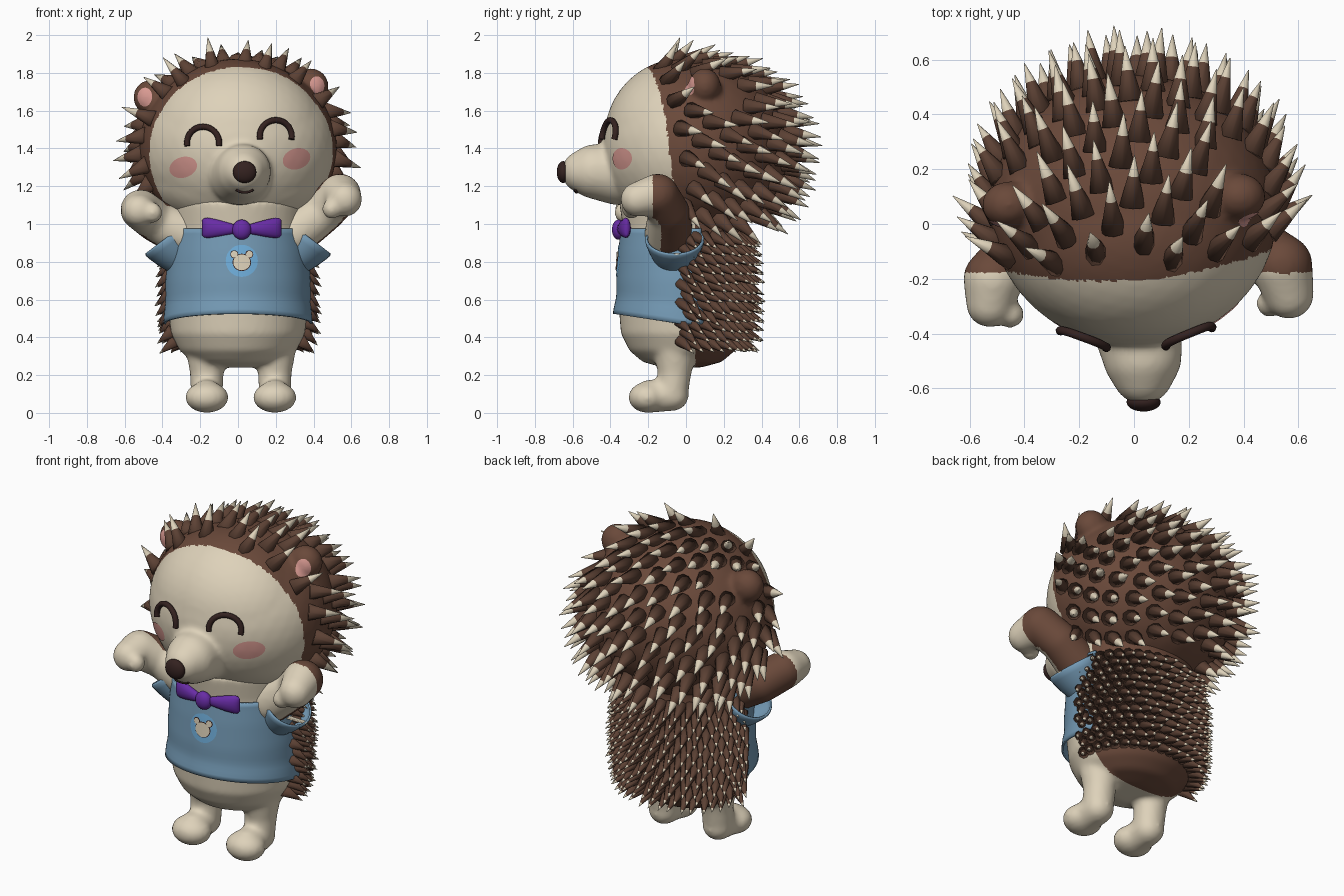
import bpy, bmesh, math, random
from mathutils import Vector as V, Matrix
from mathutils.bvhtree import BVHTree

if "Cube" in bpy.data.objects:
    bpy.data.objects.remove(bpy.data.objects["Cube"])

random.seed(4)
Y = V((0, 1, 0))


def material(name, r, g, b):
    m = bpy.data.materials.new(name)
    m.diffuse_color = [((c / 255 + 0.055) / 1.055) ** 2.4 for c in (r, g, b)] + [1]
    m.use_nodes = True
    m.node_tree.nodes["Principled BSDF"].inputs["Base Color"].default_value = m.diffuse_color
    return m


CREAM = material("cream", 222, 210, 186)
BROWN = material("fur brown", 106, 73, 58)
SPIKE = material("spike brown", 92, 65, 52)
BLUE = material("shirt blue", 117, 155, 182)
BADGE = material("badge blue", 112, 175, 220)
PURPLE = material("bow purple", 104, 44, 165)
DARK = material("dark brown", 52, 34, 32)
PINK = material("pink", 217, 154, 146)


def finish(name, bm, *mats, facing=None):
    """Turn a bmesh into an object; open sheets are turned to the given side."""
    me = bpy.data.meshes.new(name)
    bmesh.ops.recalc_face_normals(bm, faces=bm.faces)
    bm.normal_update()
    if facing is not None and sum((f.normal * f.calc_area()).dot(facing) for f in bm.faces) < 0:
        bmesh.ops.reverse_faces(bm, faces=bm.faces)
    bm.to_mesh(me)
    bm.free()
    ob = bpy.data.objects.new(name, me)
    bpy.context.collection.objects.link(ob)
    for m in mats:
        me.materials.append(m)
    for p in me.polygons:
        p.use_smooth = True
    return ob


def ball(bm, c, r):
    r = (r, r, r) if isinstance(r, (int, float)) else r
    bmesh.ops.create_icosphere(bm, subdivisions=4, radius=1,
                               matrix=Matrix.Translation(c) @ Matrix.Diagonal((*r, 1)))


def limb(bm, pts):
    """Chain of balls through (x, y, z, radius) points."""
    for a, b in zip(pts, pts[1:]):
        for i in range(7):
            p = V(a).lerp(V(b), i / 6)
            ball(bm, p.xyz, p.w)


def skin(bm, rings, closed=True, caps=True):
    """Bridge rings of points into a surface."""
    vs = [[bm.verts.new(p) for p in r] for r in rings]
    n = len(vs[0])
    for i in range(len(vs) - 1):
        for j in range(n if closed else n - 1):
            k = (j + 1) % n
            bm.faces.new((vs[i][j], vs[i][k], vs[i + 1][k], vs[i + 1][j]))
    if caps:
        bm.faces.new(vs[0])
        bm.faces.new(vs[-1])
    return vs


def ring(c, u, v, n):
    return [V(c) + V(u) * math.cos(2 * math.pi * i / n) + V(v) * math.sin(2 * math.pi * i / n)
            for i in range(n)]


def fuse(name, bm, rule, *mats):
    """Melt overlapping shapes into one smooth skin, then colour it by a rule."""
    ob = finish(name, bm, *mats)
    r = ob.modifiers.new("fuse", 'REMESH')
    r.mode, r.voxel_size = 'VOXEL', 0.014
    s = ob.modifiers.new("soften", 'SMOOTH')
    s.factor, s.iterations = 0.5, 10
    dg = bpy.context.evaluated_depsgraph_get()
    me = bpy.data.meshes.new_from_object(ob.evaluated_get(dg))
    ob.modifiers.clear()
    ob.data = me
    me.materials.clear()
    for m in mats:
        me.materials.append(m)
    for p in me.polygons:
        p.use_smooth = True
        p.material_index = int(rule(p.center, p.normal))
    return ob


def tree(ob):
    return BVHTree.FromPolygons([v.co for v in ob.data.vertices],
                                [p.vertices[:] for p in ob.data.polygons])


def project(bvh, p, d, off):
    d = V(d).normalized()
    hit = bvh.ray_cast(V(p) - d * 2, d)[0]
    return V(p) if hit is None else hit - d * off


def patch(name, bvh, c, u, v, d, off, mat):
    """Thin oval plate laid on a surface, seen along direction d."""
    bm = bmesh.new()
    vs = skin(bm, [[project(bvh, p, d, off) for p in ring(c, V(u) * k, V(v) * k, 28)]
                   for k in (1, .8, .6, .4, .2, .05)], caps=False)
    bm.faces.new(vs[-1])
    return finish(name, bm, mat, facing=-V(d))


def tube(name, pts, r, mat):
    cu = bpy.data.curves.new(name, 'CURVE')
    cu.dimensions, cu.bevel_depth, cu.bevel_resolution, cu.use_fill_caps = '3D', r, 3, True
    sp = cu.splines.new('POLY')
    sp.points.add(len(pts) - 1)
    for q, p in zip(sp.points, pts):
        q.co = (*p, 1)
    ob = bpy.data.objects.new(name, cu)
    bpy.context.collection.objects.link(ob)
    cu.materials.append(mat)


# Head with forehead, jowls, muzzle and ears
HC, HR = V((0, .05, 1.40)), V((.525, .495, .47))
EARS = [V((-.46, .07, 1.67)), V((.385, .10, 1.73))]


def hairline(p):
    return -.205 + .07 * p.x + .3 * p.x * p.x + .22 * max(0, 1.4 - p.z)


bm = bmesh.new()
ball(bm, HC, HR)
ball(bm, (0, -.03, 1.445), (.475, .405, .43))
ball(bm, (0, 0, 1.26), (.475, .39, .30))
limb(bm, [(.01, -.36, 1.265, .165), (.03, -.48, 1.278, .145), (.032, -.545, 1.277, .113)])
for e in EARS:
    ball(bm, e, (.095, .085, .095))
head = fuse("head", bm, lambda c, n: c.y > hairline(c), CREAM, BROWN)
htree = tree(head)

# Face details
for side, x, z, ex, ez in (("left", -.29, 1.30, -.185, 1.43), ("right", .31, 1.345, .2, 1.465)):
    patch(side + "_cheek", htree, (x, 0, z), (.073, 0, .01), (0, 0, .056), Y, .004, PINK)
    arc = [(ex + .085 * math.cos(t * math.pi / 16), 0, ez + .085 * math.sin(t * math.pi / 16))
           for t in range(-1, 18)]
    tube(side + "_eye", [project(htree, p, Y, .018) for p in arc], .016, DARK)
for side, s, e in zip(("left", "right"), (-1, 1), EARS):
    look = V((-s * .35, 1, -.1)).normalized()
    across = look.cross(V((0, 0, 1))).normalized()
    patch(side + "_inner_ear", htree, e + V((s * .008, 0, -.005)), across * .042,
          across.cross(look) * .05, look, .004, PINK)
bm = bmesh.new()
ball(bm, (.035, -.65, 1.275), (.062, .034, .058))
finish("nose", bm, DARK)
tube("mouth", [project(htree, (.035 + .045 * t / 4, 0, 1.168 + .014 * (t / 4) ** 2), Y, .002)
               for t in range(-4, 5)], .008, DARK)

# Torso with legs and feet: (height, half width, half depth)
PROFILE = [(.24, .12, .10), (.27, .24, .21), (.33, .31, .28), (.42, .355, .325), (.55, .37, .335),
           (.70, .37, .335), (.85, .36, .325), (.97, .345, .312), (1.12, .36, .335)]


def girth(z):
    for a, b in zip(PROFILE, PROFILE[1:]):
        if z <= b[0]:
            return V(a).lerp(V(b), max(0, (z - a[0]) / (b[0] - a[0])))
    return V(PROFILE[-1])


def around(z, a, off=0):
    """Point on the torso; angle 0 is the front."""
    g = girth(z)
    return V(((g.y + off) * math.sin(a), -.02 - (g.z + off) * math.cos(a), z))


bm = bmesh.new()
skin(bm, [[around(p[0], 2 * math.pi * i / 48) for i in range(48)] for p in PROFILE])
for x in (-.165, .195):
    limb(bm, [(x, -.06, .36, .115), (x, -.06, .22, .09), (x, -.075, .095, .085)])
    limb(bm, [(x, -.07, .095, .085), (x, -.19, .088, .088)])
    ball(bm, (x, -.205, .082), (.115, .1, .082))
fuse("torso_and_legs", bm, lambda c, n: c.y > .05, CREAM, BROWN)

# Raised arms
ARMS = {"left": ([(-.28, -.09, .95, .13), (-.43, -.11, 1.01, .11), (-.515, -.2, 1.075, .108),
                  (-.525, -.29, 1.07, .088)], (-.45, -.33, 1.06)),
        "right": ([(.29, -.09, .95, .13), (.45, -.09, 1.06, .11), (.54, -.15, 1.155, .112),
                   (.565, -.255, 1.13, .092)], (.495, -.29, 1.08))}
for side, (pts, thumb) in ARMS.items():
    bm = bmesh.new()
    limb(bm, pts)
    ball(bm, thumb, (.05, .05, .055))
    fuse(side + "_arm", bm, lambda c, n: c.y > -.18 and n.y > -.35, CREAM, BROWN)

# Shirt open at the back, with a flared dipping hem
bm = bmesh.new()
rows = []
for i in range(19):
    t, row = i / 18, []
    for j in range(61):
        a = math.radians(-108 + 216 * j / 60)
        low = .47 + .055 * max(0, math.cos(a))
        row.append(around(low + (.975 - low) * t, a, .014 + .02 * max(0, 1 - t * 5)))
    rows.append(row)
skin(bm, rows, closed=False, caps=False)
shirt = finish("shirt", bm, BLUE, facing=-Y)
stree = tree(shirt)
shirt.modifiers.new("cloth", 'SOLIDIFY').thickness = .012

for s, side in ((-1, "left"), (1, "right")):
    bm = bmesh.new()
    out, across = V((s * .6, 0, .8)), V((s * .8, 0, -.6))
    skin(bm, [ring(V((s * .27, -.06, .775)) + out * d, across * r, Y * r * 1.12, 32)
              for d, r in ((0, .07), (.05, .095), (.1, .115), (.15, .13), (.175, .136), (.185, .13))],
         caps=False)
    sleeve = finish(side + "_sleeve", bm, BLUE)
    if s > 0:
        patch("sleeve_emblem", tree(sleeve), (0, -.05, .865), (0, .03, 0), (0, 0, .028),
              (-1, 0, 0), .006, CREAM)
    cloth = sleeve.modifiers.new("cloth", 'SOLIDIFY')
    cloth.thickness, cloth.offset = .01, 0

# Chest badge with a small bear face
patch("badge", stree, (.02, 0, .805), (.085, 0, 0), (0, 0, .085), Y, .003, BADGE)
for off, grow, mat, label in ((.005, .004, DARK, "outline"), (.008, 0, CREAM, "face")):
    for part, x, z, rx, rz in (("bear_head", .02, .797, .045, .042), ("bear_left_ear", -.02, .84, .017, .017),
                               ("bear_right_ear", .06, .84, .017, .017)):
        patch(part + "_" + label, stree, (x, 0, z), (rx + grow, 0, 0), (0, 0, rz + grow), Y, off, mat)

# Bow tie
for s, side in ((-1, "left"), (1, "right")):
    bm = bmesh.new()
    skin(bm, [ring((.02 + s * d, -.355 + d * .2, .972 + .04 * d), (0, w, 0), (0, 0, h), 16)
              for d, w, h in ((.02, .014, .02), (.07, .024, .032), (.13, .03, .046), (.18, .027, .054),
                              (.2, .02, .05), (.21, .006, .04))])
    finish(side + "_bow_wing", bm, PURPLE)
bm = bmesh.new()
ball(bm, (.02, -.357, .97), (.05, .035, .053))
finish("bow_knot", bm, PURPLE)


def spike(bm, p, d, length, r, split):
    """Cone with a light tip."""
    d = d.normalized()
    u = d.orthogonal().normalized()
    w = d.cross(u)
    first = len(bm.faces)
    skin(bm, [ring(p + d * length * t, u * r * k, w * r * k, 9)
              for t, k in ((0, 1), (split, 1 - split * .95), (1, .03))])
    bm.faces.ensure_lookup_table()
    for f in bm.faces[first + 9:first + 18]:
        f.material_index = 1
    bm.faces[-1].material_index = 1


# Head spikes, combed backwards
bm = bmesh.new()
N = 225
for i in range(N):
    h = 1 - 2 * (i + .5) / N
    a = i * math.pi * (3 - math.sqrt(5))
    q = math.sqrt(1 - h * h)
    n = V((q * math.cos(a), h, q * math.sin(a)))
    p = HC + n * HR
    if p.y < hairline(p) + .04 or p.z < 1.02 or min((p - e).length for e in EARS) < .14:
        continue
    nor = V([n[k] / HR[k] for k in range(3)]).normalized()
    back = min(1, max(0, (p.y + .18) / .28))
    jitter = V([random.uniform(-.1, .1) for _ in range(3)])
    d = nor * (.85 - .27 * back) + V((0, .55 + .2 * back, -.38 * back)) + jitter
    spike(bm, p - nor * .015, d, random.uniform(.18, .21), .048, random.uniform(.5, .66))
finish("head_spikes", bm, SPIKE, CREAM)

# Body spikes in staggered rows
bm = bmesh.new()
for row in range(12):
    z = .385 + row * .05
    for j in range(20):
        a = math.radians(88 + 184 * (j + .5 * (row % 2)) / 19.5)
        nor = V((math.sin(a), -math.cos(a), 0))
        jitter = V([random.uniform(-.1, .1) for _ in range(3)])
        spike(bm, around(z, a) - nor * .01, nor * .48 + V((0, .4, -.42)) + jitter, .125, .036, .8)
finish("body_spikes", bm, SPIKE, CREAM)
